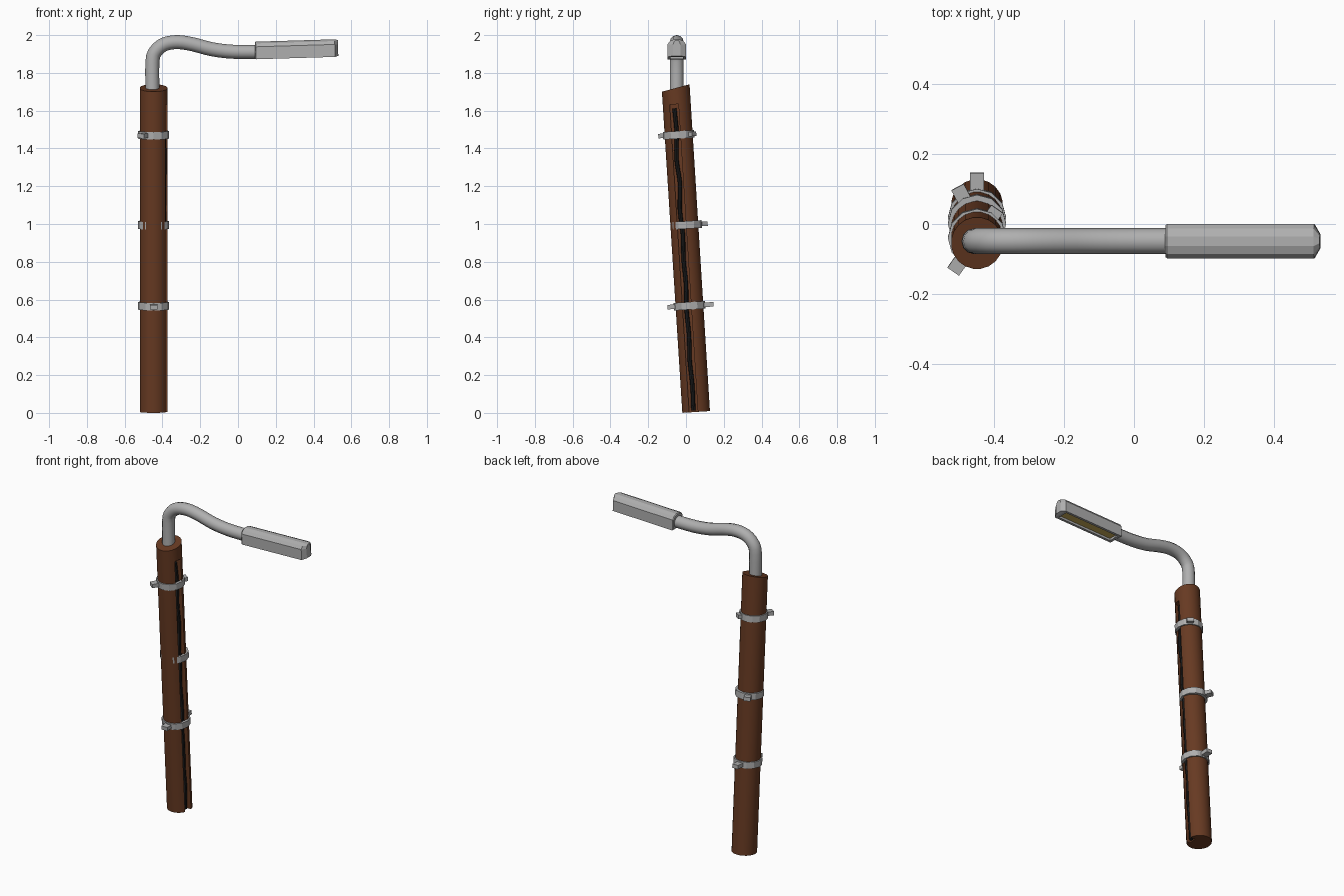
import bpy, bmesh, math
from mathutils import Vector, Matrix

if "Cube" in bpy.data.objects:
    bpy.data.objects.remove(bpy.data.objects["Cube"])

PX, LEAN = -0.447, 0.063


def axis_y(z):
    return 0.054 - LEAN * z


def material(name, rgb):
    m = bpy.data.materials.new(name)
    m.diffuse_color = (*rgb, 1)
    m.use_nodes = True
    m.node_tree.nodes["Principled BSDF"].inputs["Base Color"].default_value = m.diffuse_color
    return m


wood = material("wood", (0.135, 0.042, 0.016))
black = material("black", (0.012, 0.012, 0.012))
yellow = material("lamp_yellow", (0.6, 0.42, 0.1))
grey = material("metal_grey", (0.43, 0.43, 0.43))


def finish(name, bm, mat, smooth=False):
    bmesh.ops.recalc_face_normals(bm, faces=bm.faces)
    me = bpy.data.meshes.new(name)
    bm.to_mesh(me)
    bm.free()
    ob = bpy.data.objects.new(name, me)
    bpy.context.collection.objects.link(ob)
    me.materials.append(mat)
    if smooth:
        shade(ob)
    return ob


def shade(ob):
    bpy.ops.object.select_all(action='DESELECT')
    ob.select_set(True)
    bpy.context.view_layer.objects.active = ob
    bpy.ops.object.shade_smooth_by_angle(angle=math.radians(35))


def loft(bm, rings, closed=False):
    rings = [[bm.verts.new(p) for p in r] for r in rings]
    n = len(rings[0])
    pairs = list(zip(rings, rings[1:]))
    if closed:
        pairs.append((rings[-1], rings[0]))
    for a, b in pairs:
        for i in range(n):
            j = (i + 1) % n
            bm.faces.new((a[i], a[j], b[j], b[i]))
    if not closed:
        bm.faces.new(rings[0])
        bm.faces.new(rings[-1])


def box(bm, size, matrix):
    bmesh.ops.create_cube(bm, size=1, matrix=matrix @ Matrix.Diagonal((*size, 1)))


def tube(name, pts, r, sides, mat):
    bm = bmesh.new()
    rings = []
    for i, p in enumerate(pts):
        t = (pts[min(i + 1, len(pts) - 1)] - pts[max(i - 1, 0)]).normalized()
        u = Vector((0, 1, 0))
        u = (u - t * u.dot(t)).normalized()
        v = t.cross(u)
        rings.append([p + r * (u * math.cos(a) + v * math.sin(a))
                      for a in (math.tau * k / sides for k in range(sides))])
    loft(bm, rings)
    return finish(name, bm, mat, True)


def smooth_path(pts, steps):
    # Catmull-Rom through the control points
    q = [2 * pts[0] - pts[1]] + pts + [2 * pts[-1] - pts[-2]]
    out = []
    for a, b, c, d in zip(q, q[1:], q[2:], q[3:]):
        for k in range(steps):
            t = k / steps
            out.append(0.5 * (2 * b + (c - a) * t + (2 * a - 5 * b + 4 * c - d) * t * t
                              + (3 * b - a - 3 * c + d) * t ** 3))
    return out + [pts[-1]]


# Leaning wooden pole with a slanted top
R, N = 0.074, 20
bm = bmesh.new()
rings = []
for z0, slope in ((0.005, 0.065), (1.72, 0.27)):
    rings.append([(PX + R * math.cos(a), axis_y(z0) + R * math.sin(a), z0 + slope * R * math.sin(a))
                  for a in (math.tau * (k + 0.5) / N for k in range(N))])
loft(bm, rings)
pole = finish("pole", bm, wood)

# Cable groove cut into the right side
bm = bmesh.new()
box(bm, (0.07, 0.046, 1.75),
    Matrix.Translation((PX + 0.073, axis_y(0.76) - 0.014, 0.76)) @ Matrix.Rotation(LEAN, 4, 'X'))
cutter = finish("groove_cutter", bm, wood)
cutter.hide_render = True
mod = pole.modifiers.new("groove", 'BOOLEAN')
mod.operation, mod.object, mod.solver = 'DIFFERENCE', cutter, 'EXACT'
bpy.context.view_layer.objects.active = pole
bpy.ops.object.modifier_apply(modifier="groove")
bpy.data.objects.remove(cutter)
shade(pole)

# Loose cable lying in the groove
sway = [0, .003, -.003, .002, -.003, .003, -.002, .003, -.005, .005, -.006, .004, 0]
pts = []
for i, s in enumerate(sway):
    z = 0.012 + 1.6 * i / (len(sway) - 1)
    pts.append(Vector((PX + 0.048 + abs(s) * 1.5, axis_y(z) - 0.014 + s, z)))
tube("cable", smooth_path(pts, 3), 0.011, 8, black)


# Metal clamps: a faceted ring with bolt tabs (angle in degrees, reach)
def clamp(name, z, shift, tabs):
    frame = Matrix.Translation((PX, axis_y(z) + shift, z)) @ Matrix.Rotation(LEAN, 4, 'X')
    bm = bmesh.new()
    n, h = 12, 0.02
    loft(bm, [[frame @ Vector((r * math.cos(math.tau * k / n), r * math.sin(math.tau * k / n), zz))
               for k in range(n)]
              for r, zz in ((0.083, -h), (0.083, h), (0.066, h), (0.066, -h))], closed=True)
    for ang, reach in tabs:
        box(bm, (reach - 0.07, 0.04, 0.024), frame @ Matrix.Rotation(math.radians(ang), 4, 'Z')
            @ Matrix.Translation(((reach + 0.07) / 2, 0, 0)))
    finish(name, bm, grey)


clamp("upper_clamp", 1.472, 0, [(235, 0.118), (55, 0.1)])
clamp("middle_clamp", 0.995, 0.01, [(118, 0.118)])
clamp("lower_clamp", 0.567, 0, [(90, 0.128), (270, 0.117)])

# Bent lamp arm
ctrl = [(-.453, 1.69), (-.453, 1.86), (-.435, 1.915), (-.388, 1.952), (-.318, 1.963), (-.238, 1.951),
        (-.138, 1.925), (-.028, 1.912), (.112, 1.911)]
tube("arm", smooth_path([Vector((x, -0.049, z)) for x, z in ctrl], 3), 0.037, 12, grey)

# Lamp head: rounded-top housing with a recessed glowing panel underneath
half = [(.049, -.046), (.049, .02), (.036, .038), (.014, .047)]
prof = half + [(-y, z) for y, z in reversed(half)]
L = 0.435
bm = bmesh.new()
loft(bm, [[Vector((x, y * s, z * sz)) for y, z in prof]
          for x, s, sz in ((0, 0.92, 0.92), (0.005, 1, 1), (L - 0.012, 1, 1), (L + 0.005, 0.4, 0.9))])
bmesh.ops.recalc_face_normals(bm, faces=bm.faces)
under = max((f for f in bm.faces if f.normal.z < -0.9), key=lambda f: f.calc_area())
bmesh.ops.inset_region(bm, faces=[under], thickness=0.022)
inner = bmesh.ops.extrude_discrete_faces(bm, faces=[under])["faces"][0]
bmesh.ops.translate(bm, vec=(0, 0, 0.014), verts=inner.verts)
inner.material_index = 1
bmesh.ops.transform(bm, verts=bm.verts,
                    matrix=Matrix.Translation((0.09, -0.049, 1.918)) @ Matrix.Rotation(-0.03, 4, 'Y'))
head = finish("lamp_head", bm, grey)
head.data.materials.append(yellow)
